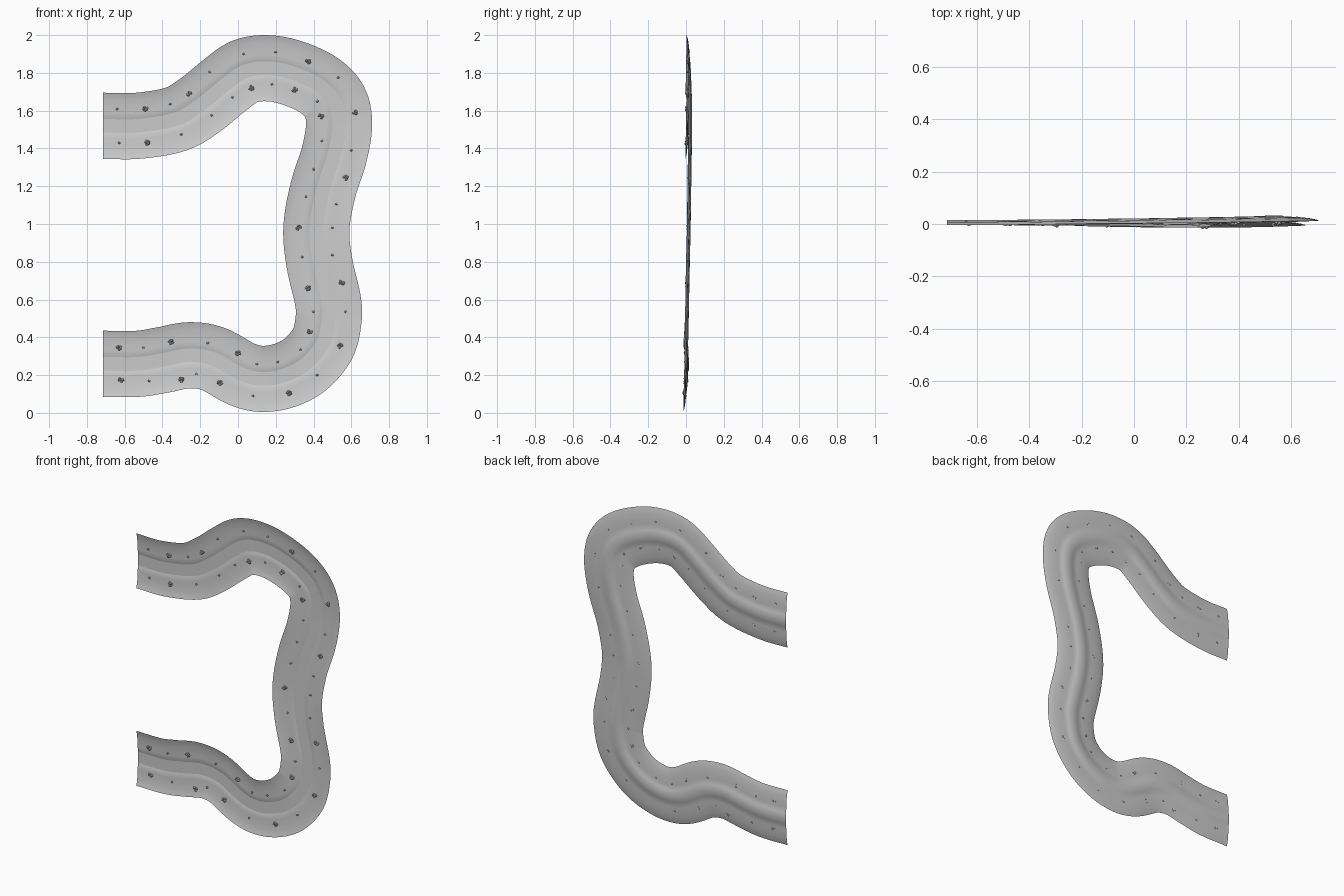
import bpy, bmesh, math, random
from mathutils import Vector, Matrix

if "Cube" in bpy.data.objects:
    bpy.data.objects.remove(bpy.data.objects["Cube"])

random.seed(4)
HALF = 0.175

# Centre line of the valley: x, z, rim height y
PATH = [(-.715, 1.52, -.004), (-.53, 1.52, -.004), (-.33, 1.555, -.002), (-.2, 1.63, -.001),
        (-.07, 1.735, .001), (.03, 1.805, .002), (.14, 1.825, .004), (.27, 1.805, .006),
        (.42, 1.74, .009), (.51, 1.65, .012), (.535, 1.53, .013), (.51, 1.37, .011),
        (.45, 1.18, .008), (.415, .98, .005), (.43, .8, .001), (.475, .6, -.003),
        (.48, .5, -.005), (.45, .37, -.008), (.36, .26, -.012), (.25, .2, -.014),
        (.13, .18, -.014), (.02, .205, -.011), (-.13, .285, -.008), (-.26, .305, -.006),
        (-.4, .28, -.005), (-.53, .26, -.004), (-.715, .26, -.004)]

# Cross-section: fraction of half width, depth below the rim (+y)
BANK = [(1, 0), (.9, .005), (.78, .009), (.6, .0125), (.4, .0145), (.225, .0155), (.19, .0185)]
SECTION = BANK + [(0, .0195)] + [(-t, d) for t, d in reversed(BANK)]


def spline(points, steps):
    p = [Vector(q) for q in points]
    p = [2 * p[0] - p[1]] + p + [2 * p[-1] - p[-2]]
    out = []
    for i in range(1, len(p) - 2):
        a, b, c, d = p[i - 1:i + 3]
        for k in range(steps):
            u = k / steps
            out.append(.5 * (2 * b + (c - a) * u + (2 * a - 5 * b + 4 * c - d) * u * u
                             + (3 * b - a - 3 * c + d) * u ** 3))
    return out + [p[-2]]


LINE = spline(PATH, 7)
SIDE = []
for i in range(len(LINE)):
    d = LINE[min(i + 1, len(LINE) - 1)] - LINE[max(i - 1, 0)]
    SIDE.append(Vector((-d.y, d.x)).normalized())
SIDE[0] = SIDE[-1] * -1 if SIDE[0].y * SIDE[-1].y < 0 else SIDE[-1].copy()
SIDE[0], SIDE[-1] = Vector((0, 1)), Vector((0, -1))


def ribbon(name, section):
    bm = bmesh.new()
    rows = []
    for p, s in zip(LINE, SIDE):
        rows.append([bm.verts.new((p.x + s.x * t * HALF, p.z + d, p.y + s.y * t * HALF))
                     for t, d in section])
    for a, b in zip(rows, rows[1:]):
        for j in range(len(section) - 1):
            bm.faces.new((a[j], a[j + 1], b[j + 1], b[j])).smooth = True
    bmesh.ops.recalc_face_normals(bm, faces=bm.faces)
    if sum(f.normal.y * f.calc_area() for f in bm.faces) > 0:
        bmesh.ops.reverse_faces(bm, faces=bm.faces)
    return finish(name, bm)


def finish(name, bm):
    me = bpy.data.meshes.new(name)
    bm.to_mesh(me)
    bm.free()
    ob = bpy.data.objects.new(name, me)
    bpy.context.collection.objects.link(ob)
    return ob


def ground_y(x, z):
    i = min(range(len(LINE)), key=lambda k: (LINE[k].x - x) ** 2 + (LINE[k].y - z) ** 2)
    t = min(1, math.hypot(LINE[i].x - x, LINE[i].y - z) / HALF)
    for (t1, d1), (t0, d0) in zip(BANK, BANK[1:]):
        if t >= t0:
            return LINE[i].z + d0 + (d1 - d0) * (t - t0) / (t1 - t0)
    return LINE[i].z + .018


def add_rock(bm, x, y, z, r, tall):
    m = (Matrix.Translation((x, y, z)) @ Matrix.Diagonal((r, tall, r * .85, 1))
         @ Matrix.Rotation(random.uniform(0, 6.28), 4, 'Y'))
    made = bmesh.ops.create_icosphere(bm, subdivisions=1, radius=1, matrix=m)['verts']
    c = Vector((x, y, z))
    for v in made:
        v.co = c + (v.co - c) * random.uniform(.75, 1.1)


# Valley floor with recessed stream channel, and the water in it
ribbon("valley_floor", SECTION)
ribbon("water", [(.205, .0172), (0, .0172), (-.205, .0172)])

# Large clumps along the banks
BIG = [(-.49, 1.61), (-.48, 1.43), (-.26, 1.69), (.07, 1.72), (.37, 1.86), (.3, 1.71), (.62, 1.59),
       (.44, 1.57), (.57, 1.245), (.32, .98), (.55, .69), (.37, .66), (.38, .43), (.54, .355),
       (.27, .105), (0, .315), (-.095, .16), (-.355, .375), (-.62, .175), (-.63, .345), (-.3, .175)]
bm = bmesh.new()
for x, z in BIG:
    y = ground_y(x, z)
    for k in range(5):
        a = k * 1.4 + random.random()
        add_rock(bm, x + .009 * math.cos(a), y - random.uniform(.004, .01),
                 z + .009 * math.sin(a), .0085, .009)
finish("bank_clumps", bm)

# Small stones along the banks
SMALL = [(-.64, 1.61), (-.63, 1.43), (-.36, 1.635), (-.3, 1.475), (-.14, 1.575), (-.15, 1.805),
         (-.03, 1.67), (.03, 1.9), (.18, 1.74), (.2, 1.91), (.42, 1.65), (.53, 1.775), (.445, 1.44),
         (.6, 1.39), (.4, 1.29), (.36, 1.145), (.52, 1.105), (.5, .98), (.34, .825), (.5, .835),
         (.4, .535), (.57, .535), (.33, .335), (.42, .2), (.21, .27), (.1, .26), (.08, .09),
         (-.16, .37), (-.22, .205), (-.47, .17), (-.5, .345)]
bm = bmesh.new()
for x, z in SMALL:
    add_rock(bm, x, ground_y(x, z) - .003, z, .008, .008)
finish("bank_stones", bm)
